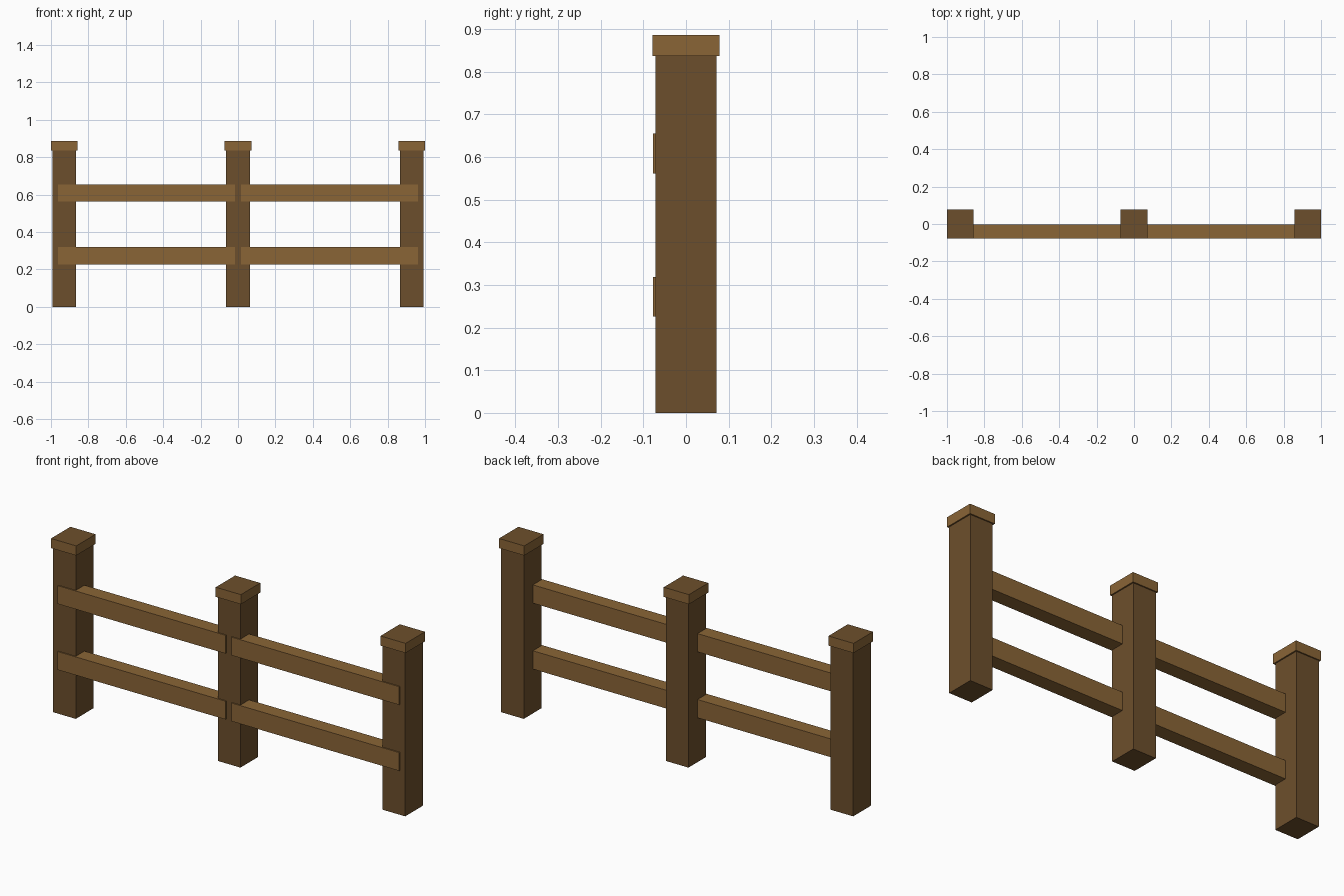
import bpy

if "Cube" in bpy.data.objects:
    bpy.data.objects.remove(bpy.data.objects["Cube"])


def material(name, color):
    m = bpy.data.materials.new(name)
    m.diffuse_color = color
    m.use_nodes = True
    m.node_tree.nodes["Principled BSDF"].inputs["Base Color"].default_value = m.diffuse_color
    return m


dark = material("dark_wood", (0.152, 0.078, 0.025, 1))
light = material("light_wood", (0.254, 0.130, 0.037, 1))


def box(name, lo, hi, mat):
    bpy.ops.mesh.primitive_cube_add(size=1, location=[(a + b) / 2 for a, b in zip(lo, hi)])
    o = bpy.context.object
    o.name = name
    o.scale = [b - a for a, b in zip(lo, hi)]
    bpy.ops.object.transform_apply(location=False, rotation=False, scale=True)
    o.data.materials.append(mat)
    return o


# Three square posts with overhanging caps
for side, x in (("left", -0.929), ("middle", 0), ("right", 0.929)):
    box(side + "_post", (x - 0.064, -0.0715, 0), (x + 0.064, 0.0715, 0.84), dark)
    cap = box(side + "_post_cap", (x - 0.071, -0.078, 0.837), (x + 0.071, 0.078, 0.886), light)
    # Dark end grain on the cap top
    cap.data.materials.append(dark)
    for p in cap.data.polygons:
        if p.normal.z > 0.9:
            p.material_index = 1

# Two rails per bay, set into the front of the posts and slightly proud of them
for side, x0, x1 in (("left", -0.963, -0.016), ("right", 0.016, 0.963)):
    for level, z in (("lower", 0.226), ("upper", 0.562)):
        box(f"{side}_{level}_rail", (x0, -0.077, z), (x1, -0.002, z + 0.093), light)
